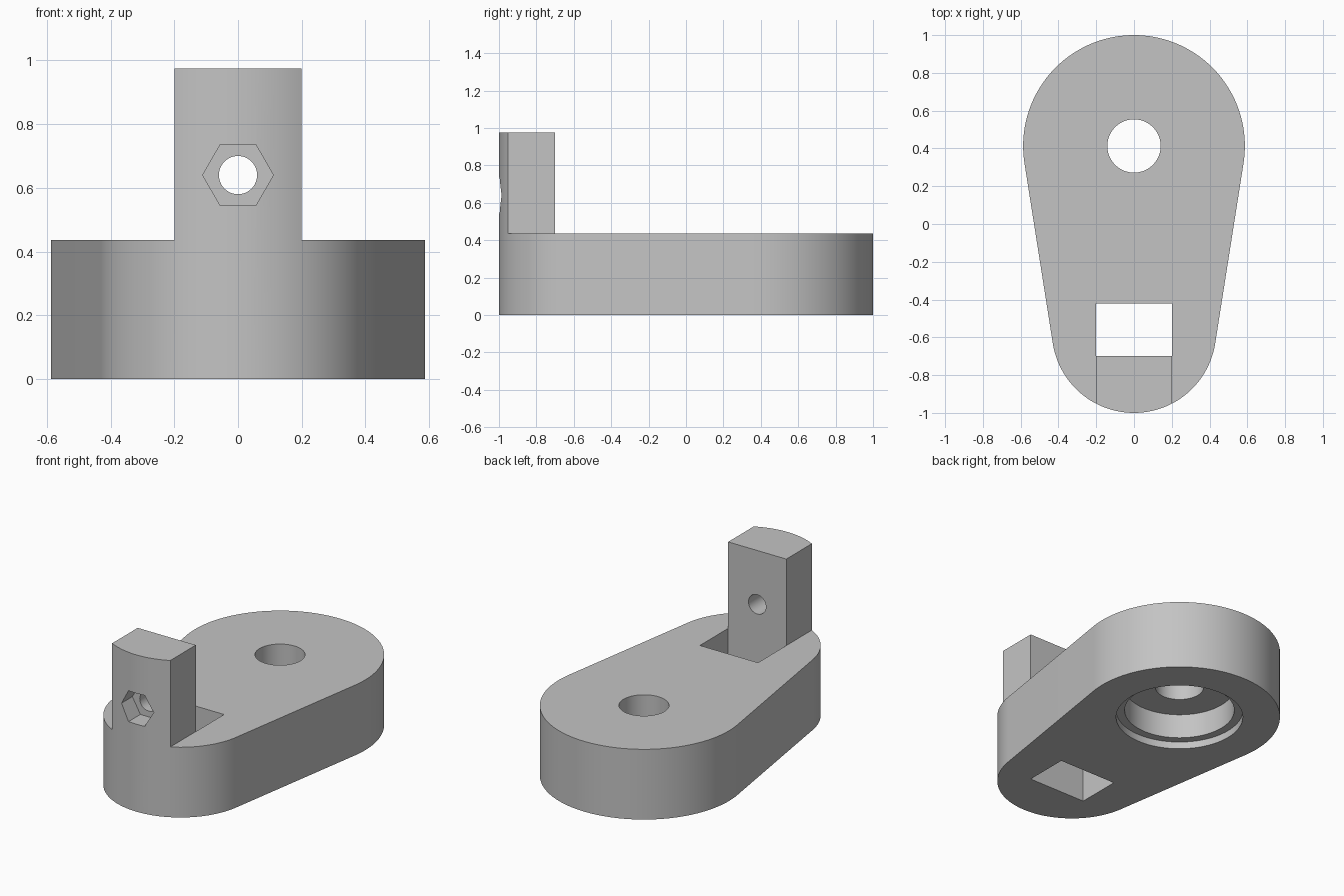
import bpy
import bmesh
from math import asin, cos, pi, sin
from mathutils import Matrix

if "Cube" in bpy.data.objects:
    bpy.data.objects.remove(bpy.data.objects["Cube"])

BASE_TOP, TOWER_TOP = 0.437, 0.975
TOWER_HALF, TOWER_BACK = 0.2, -0.7
BIG_Y, BIG_R = 0.413, 0.587
SMALL_Y, SMALL_R = -0.565, 0.435
BOLT_Z = 0.64

grey = bpy.data.materials.new("plain grey")
grey.use_nodes = True
colour = (0.55, 0.55, 0.55, 1)
grey.diffuse_color = colour
grey.node_tree.nodes["Principled BSDF"].inputs["Base Color"].default_value = colour


def arc(y, radius, start, end, steps):
    """Points along an arc centred on x = 0."""
    angles = [start + (end - start) * i / steps for i in range(steps + 1)]
    return [(radius * cos(a), y + radius * sin(a)) for a in angles]


def prism(name, outline, low, high, matrix=None):
    """Extrude a flat outline from low to high."""
    bm = bmesh.new()
    face = bm.faces.new([bm.verts.new((x, y, low)) for x, y in outline])
    grown = bmesh.ops.extrude_face_region(bm, geom=[face])["geom"]
    verts = [v for v in grown if isinstance(v, bmesh.types.BMVert)]
    bmesh.ops.translate(bm, verts=verts, vec=(0, 0, high - low))
    bmesh.ops.recalc_face_normals(bm, faces=bm.faces)
    if matrix:
        bm.transform(matrix)
    mesh = bpy.data.meshes.new(name)
    bm.to_mesh(mesh)
    bm.free()
    mesh.materials.append(grey)
    obj = bpy.data.objects.new(name, mesh)
    bpy.context.collection.objects.link(obj)
    return obj


def round_cutter(name, y, radius, low, high, sides=96, matrix=None):
    return prism(name, arc(y, radius, 0, 2 * pi, sides)[:-1], low, high, matrix)


def cut(target, cutter):
    cutter.hide_render = True
    mod = target.modifiers.new("cut", "BOOLEAN")
    mod.operation = "DIFFERENCE"
    mod.solver = "EXACT"
    mod.object = cutter
    bpy.context.view_layer.objects.active = target
    bpy.ops.object.modifier_apply(modifier=mod.name)
    bpy.data.objects.remove(cutter)


# Teardrop body at full tower height
lean = asin((BIG_R - SMALL_R) / (BIG_Y - SMALL_Y))
outline = arc(BIG_Y, BIG_R, -lean, pi + lean, 72)
outline += arc(SMALL_Y, SMALL_R, pi + lean, 2 * pi - lean, 60)
body = prism("bracket_body", outline, 0, TOWER_TOP)

# Remove everything above the base except the tower
w, b = TOWER_HALF, TOWER_BACK
around_tower = [(-2, -2), (-w, -2), (-w, b), (w, b), (w, -2), (2, -2), (2, 2), (-2, 2)]
cut(body, prism("shoulder_cutter", around_tower, BASE_TOP, 2))

# Rectangular slot behind the tower
slot = [(-w, b), (w, b), (w, -0.422), (-w, -0.422)]
cut(body, prism("slot_cutter", slot, -1, 0.8))

# Pivot hole with a stepped recess underneath
for radius, high in ((0.141, 1), (0.32, 0.2), (0.37, 0.045)):
    cut(body, round_cutter("pivot_cutter", BIG_Y, radius, -1, high))

# Bolt hole and hexagonal nut pocket through the tower, along y
along_y = Matrix.Translation((0, 0, BOLT_Z)) @ Matrix.Rotation(pi / 2, 4, "X")
cut(body, round_cutter("bolt_cutter", 0, 0.06, 0.5, 1.5, 48, along_y))
cut(body, round_cutter("nut_cutter", 0, 0.111, 0.88, 1.5, 6, along_y))

# Smooth the curved walls, keep the edges crisp
bpy.ops.object.select_all(action="DESELECT")
body.select_set(True)
bpy.context.view_layer.objects.active = body
bpy.ops.object.shade_smooth_by_angle(angle=pi / 6)
